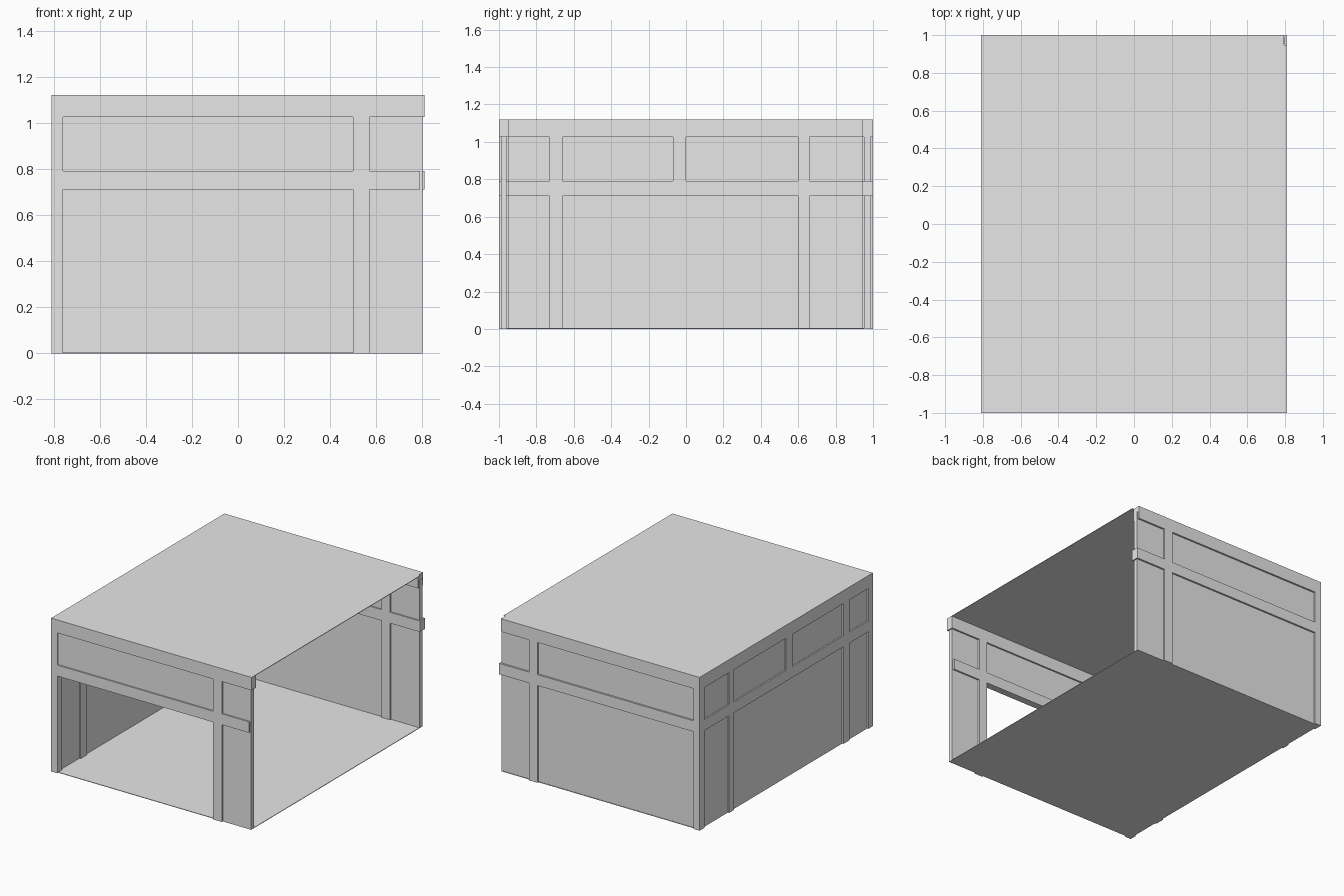
import bpy
import bmesh

if "Cube" in bpy.data.objects:
    bpy.data.objects.remove(bpy.data.objects["Cube"], do_unlink=True)

grey = bpy.data.materials.new("plain_grey")
grey.use_nodes = True
COLOUR = (0.8, 0.8, 0.8, 1)
grey.diffuse_color = COLOUR
grey.node_tree.nodes["Principled BSDF"].inputs["Base Color"].default_value = COLOUR


def box(name, xs, ys, zs):
    """Box from its low and high limit on each axis."""
    bm = bmesh.new()
    bmesh.ops.create_cube(bm, size=1)
    for v in bm.verts:
        v.co = [lim[1] if c > 0 else lim[0] for c, lim in zip(v.co, (xs, ys, zs))]
    mesh = bpy.data.meshes.new(name)
    bm.to_mesh(mesh)
    bm.free()
    mesh.materials.append(grey)
    obj = bpy.data.objects.new(name, mesh)
    bpy.context.collection.objects.link(obj)
    return obj


# Shared heights
TOP = 1.12
TOP_BAND = (1.025, TOP)
MID_BAND = (0.71, 0.79)
FULL = (0.003, TOP)
OUT, IN = -0.81, -0.76      # side frame depth
PANEL_X = (-0.80, -0.77)    # side panel depth, recessed on both faces

# Floor and roof sheets
box("floor", (-0.80, 0.80), (-0.99, 0.99), (0, 0.004))
box("roof", (OUT, 0.81), (-1, 0.948), (TOP - 0.004, TOP))
box("roof_back_strip", (OUT, 0.795), (0.948, 1), (TOP - 0.004, TOP))

# Front and back walls: frame bars around recessed panels
for label, frame_y, panel_y, top_end, mid_end in (
    ("front", (-1, -0.948), (-0.99, -0.96), 0.81, 0.79),
    ("back", (0.942, 1), (0.952, 0.987), 0.795, 0.81),
):
    box(label + "_corner_post", (OUT, IN), frame_y, (0, TOP))
    box(label + "_post", (0.50, 0.57), frame_y, (0, TOP))
    box(label + "_top_band", (OUT, top_end), frame_y, TOP_BAND)
    box(label + "_middle_band", (OUT, mid_end), frame_y, MID_BAND)
    box(label + "_upper_panel", (-0.79, 0.80), panel_y, (0.75, 1.08))
    # The front is open below the middle band, except beside the post
    start = 0.535 if label == "front" else -0.79
    box(label + "_lower_panel", (start, 0.80), panel_y, (0, 0.75))

# Closed side wall, the opposite side stays open
box("side_panel", PANEL_X, (-0.98, 0.98), FULL)
box("side_top_band", (OUT, IN), (-0.97, 0.97), TOP_BAND)
box("side_middle_band", (OUT, IN), (-0.97, 0.97), MID_BAND)
for name, ys, low in (
    ("side_front_post", (-0.73, -0.66), 0),
    ("side_centre_post", (-0.07, 0), MID_BAND[0]),
    ("side_back_post", (0.60, 0.66), 0),
):
    box(name, (OUT, IN), ys, (low, TOP))
